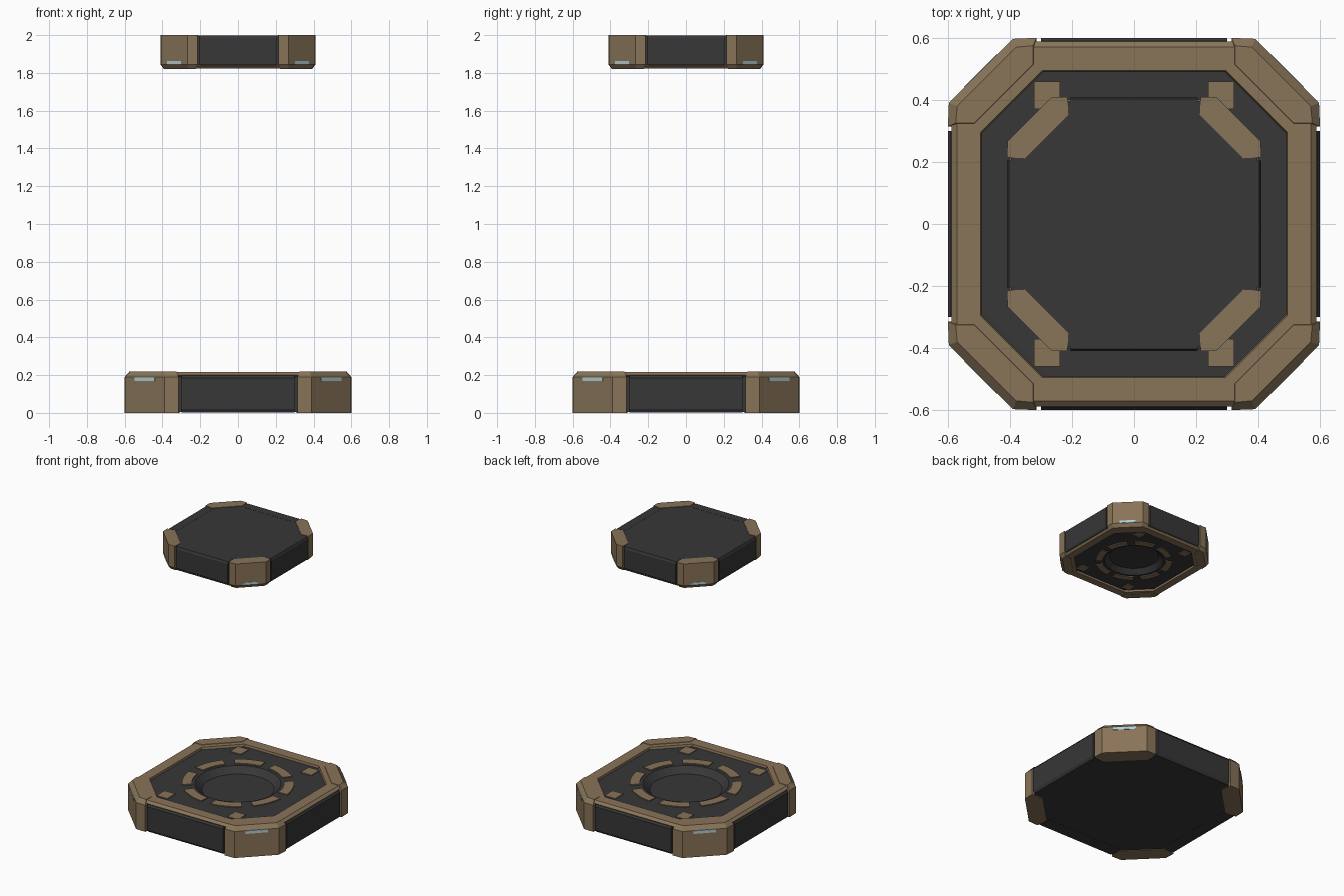
import bpy, bmesh, math
from mathutils import Matrix, Vector

if "Cube" in bpy.data.objects:
    bpy.data.objects.remove(bpy.data.objects["Cube"])


def material(name, rgb):
    m = bpy.data.materials.new(name)
    m.diffuse_color = (*rgb, 1)
    m.use_nodes = True
    m.node_tree.nodes["Principled BSDF"].inputs["Base Color"].default_value = m.diffuse_color
    return m


BROWN = material("worn bronze", (0.25, 0.175, 0.098))
DARK = material("charcoal", (0.038, 0.038, 0.038))
CYAN = material("pale light", (0.45, 0.62, 0.65))


def octagon(a, s):
    """Square of half width a with corners cut along |x| + |y| = s."""
    b = s - a
    return [(a, -b), (a, b), (b, a), (-b, a), (-a, b), (-a, -b), (-b, -a), (b, -a)]


def circle(r, n=32):
    return [(r * math.cos(2 * math.pi * i / n), r * math.sin(2 * math.pi * i / n)) for i in range(n)]


def ring(bm, pts, z):
    return [bm.verts.new((x, y, z)) for x, y in pts]


def bridge(bm, a, b):
    n = len(a)
    for i in range(n):
        bm.faces.new((a[i], a[(i + 1) % n], b[(i + 1) % n], b[i]))


def finish(bm, name, mat, xf):
    bm.transform(xf)
    bmesh.ops.recalc_face_normals(bm, faces=bm.faces)
    me = bpy.data.meshes.new(name)
    bm.to_mesh(me)
    bm.free()
    me.materials.append(mat)
    ob = bpy.data.objects.new(name, me)
    bpy.context.collection.objects.link(ob)
    return ob


def loft(name, sections, mat, xf, closed=False):
    """Skin a stack of (points, z); closed joins last to first, else capped."""
    bm = bmesh.new()
    loops = [ring(bm, p, z) for p, z in sections]
    for a, b in zip(loops, loops[1:]):
        bridge(bm, a, b)
    if closed:
        bridge(bm, loops[-1], loops[0])
    else:
        bm.faces.new(loops[0])
        bm.faces.new(loops[-1])
    return finish(bm, name, mat, xf)


def body(name, xf):
    """Dark octagonal slab with a round dish sunk in its deck."""
    bm = bmesh.new()
    low = ring(bm, octagon(0.58, 0.965), 0.004)
    top = ring(bm, octagon(0.58, 0.965), 0.2)
    bm.faces.new(low)
    bridge(bm, low, top)
    lip = ring(bm, circle(0.28), 0.2)
    floor = ring(bm, circle(0.235), 0.16)
    bridge(bm, lip, floor)
    bm.faces.new(floor)
    edges = [bm.edges.get((l[i], l[(i + 1) % len(l)])) or bm.edges.new((l[i], l[(i + 1) % len(l)]))
             for l in (top, lip) for i in range(len(l))]
    bmesh.ops.triangle_fill(bm, edges=edges, use_beauty=True)
    return finish(bm, name, DARK, xf)


def rect(x0, x1, y0, y1):
    return [(x0, y0), (x1, y0), (x1, y1), (x0, y1)]


def pad(prefix, xf):
    body(prefix + "_body", xf)

    # raised rim around the deck
    loft(prefix + "_rim", [(octagon(0.49, 0.78), 0.19), (octagon(0.495, 0.79), 0.216),
                           (octagon(0.57, 0.945), 0.216), (octagon(0.588, 0.965), 0.2),
                           (octagon(0.575, 0.95), 0.19)], BROWN, xf, closed=True)

    corner = [(0.315, 0.6), (0.39, 0.597), (0.597, 0.39), (0.6, 0.315), (0.515, 0.31), (0.31, 0.515)]
    corner_top = [(0.325, 0.575), (0.38, 0.57), (0.57, 0.38), (0.575, 0.325), (0.515, 0.325), (0.325, 0.515)]
    for i in range(4):
        turn = xf @ Matrix.Rotation(i * math.pi / 2, 4, 'Z')
        # corner block
        loft(f"{prefix}_corner_{i}", [(corner, 0), (corner, 0.19), (corner_top, 0.219)], BROWN, turn)
        # dark side panel
        loft(f"{prefix}_side_panel_{i}", [(rect(-0.3, 0.3, -0.59, -0.5), 0.003),
                                          (rect(-0.3, 0.3, -0.6, -0.5), 0.02),
                                          (rect(-0.3, 0.3, -0.6, -0.5), 0.185),
                                          (rect(-0.3, 0.3, -0.59, -0.5), 0.197)], DARK, turn)
        # light strip on the corner face
        diag = turn @ Matrix.Rotation(math.pi / 4, 4, 'Z')
        d = 0.987 / math.sqrt(2)
        strip = rect(d - 0.004, d + 0.003, -0.075, 0.075)
        loft(f"{prefix}_light_{i}", [(strip, 0.168), (strip, 0.189)], CYAN, diag)
        # square stud near the corner
        sx, sy = (1, -1)[i % 2], (1, -1)[i // 2]
        x, y = 0.28 * sx, 0.415 * sy
        stud = rect(x - 0.042, x + 0.042, y - 0.045, y + 0.045)
        loft(f"{prefix}_stud_{i}", [(stud, 0.198), (stud, 0.206)], BROWN, xf)

    # broken ring of arcs around the dish
    for i in range(8):
        angles = [math.radians(45 * i + 6 + 33 * k / 5) for k in range(6)]
        arc = [(0.365 * math.cos(t), 0.365 * math.sin(t)) for t in angles]
        arc += [(0.3 * math.cos(t), 0.3 * math.sin(t)) for t in reversed(angles)]
        loft(f"{prefix}_arc_{i}", [(arc, 0.198), (arc, 0.207)], BROWN, xf)


# lower pad on the ground, upper pad smaller and facing down
pad("base", Matrix.Identity(4))
pad("canopy", Matrix.Translation(Vector((0, 0, 2))) @ Matrix.Diagonal((0.683, 0.683, -0.82, 1)))
